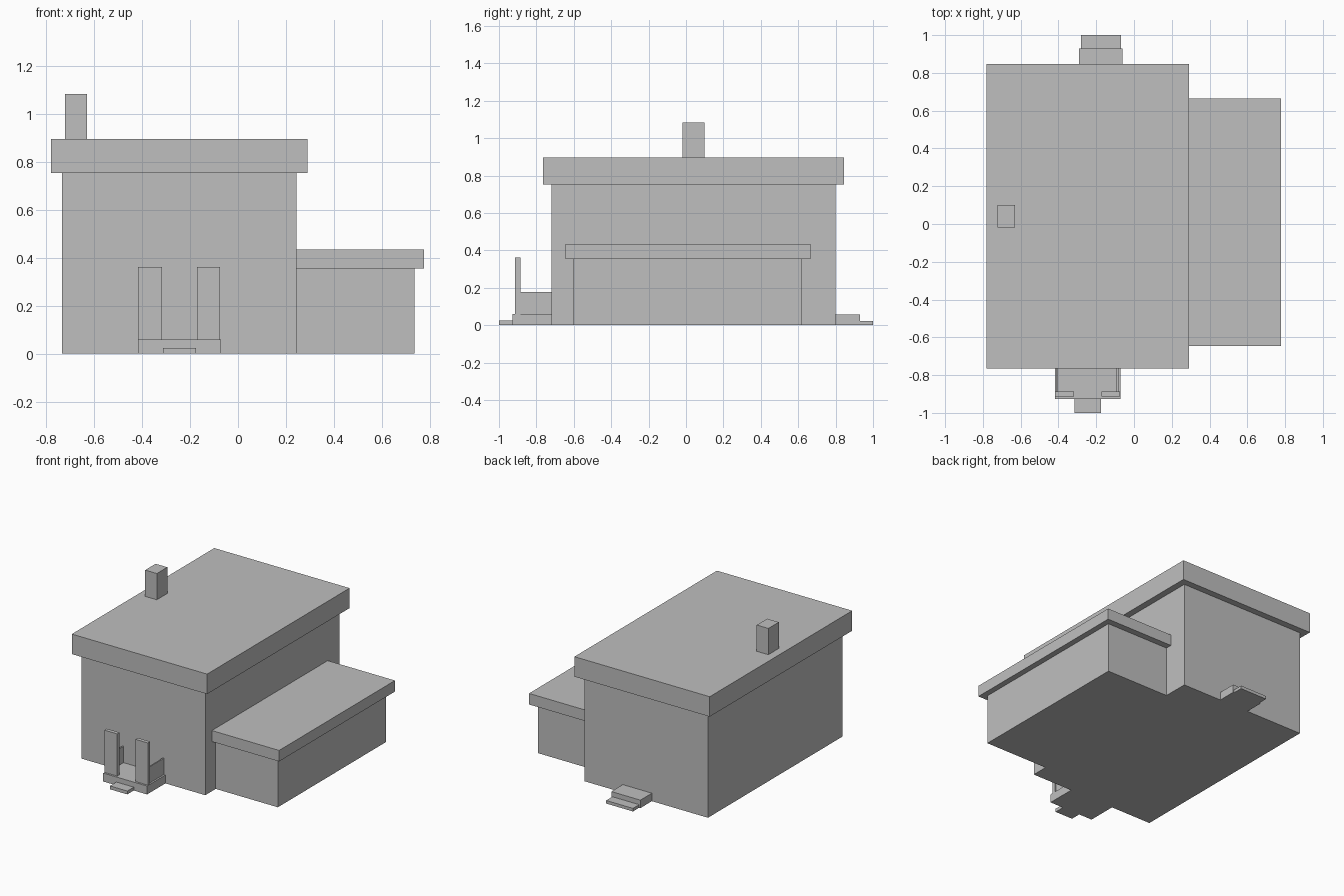
import bpy

# Remove the default cube
if "Cube" in bpy.data.objects:
    bpy.data.objects.remove(bpy.data.objects["Cube"], do_unlink=True)

GREY = (0.52, 0.52, 0.52, 1)
grey = bpy.data.materials.new("plain_grey")
grey.use_nodes = True
grey.diffuse_color = GREY
grey.node_tree.nodes["Principled BSDF"].inputs["Base Color"].default_value = GREY


def box(name, x, y, z):
    """Box spanning the given (low, high) range on each axis."""
    spans = (x, y, z)
    bpy.ops.mesh.primitive_cube_add(size=1, location=[(a + b) / 2 for a, b in spans])
    obj = bpy.context.object
    obj.name = obj.data.name = name
    for v in obj.data.vertices:
        for i, (a, b) in enumerate(spans):
            v.co[i] *= b - a
    obj.data.materials.append(grey)
    return obj


# Main house with overhanging flat roof and chimney
box("main_walls", (-0.734, 0.245), (-0.72, 0.80), (0, 0.753))
box("main_roof", (-0.78, 0.291), (-0.765, 0.846), (0.753, 0.896))
box("chimney", (-0.722, -0.63), (-0.018, 0.10), (0.753, 1.084))

# Low side wing
box("wing_walls", (0.245, 0.737), (-0.602, 0.62), (0, 0.355))
box("wing_roof", (0.245, 0.777), (-0.645, 0.665), (0.355, 0.434))

# Front porch with step, posts and side railings
box("porch_floor", (-0.418, -0.071), (-0.927, -0.72), (0, 0.06))
box("porch_step", (-0.314, -0.176), (-1.0, -0.927), (0, 0.024))
for side, post, rail in (("right", (-0.418, -0.317), (-0.411, -0.402)),
                         ("left", (-0.172, -0.075), (-0.092, -0.083))):
    box(side + "_porch_post", post, (-0.913, -0.886), (0.06, 0.362))
    box(side + "_porch_railing", rail, (-0.886, -0.72), (0.06, 0.177))

# Back door steps
box("back_upper_step", (-0.29, -0.06), (0.80, 0.93), (0, 0.057))
box("back_lower_step", (-0.28, -0.068), (0.93, 1.0), (0, 0.022))
